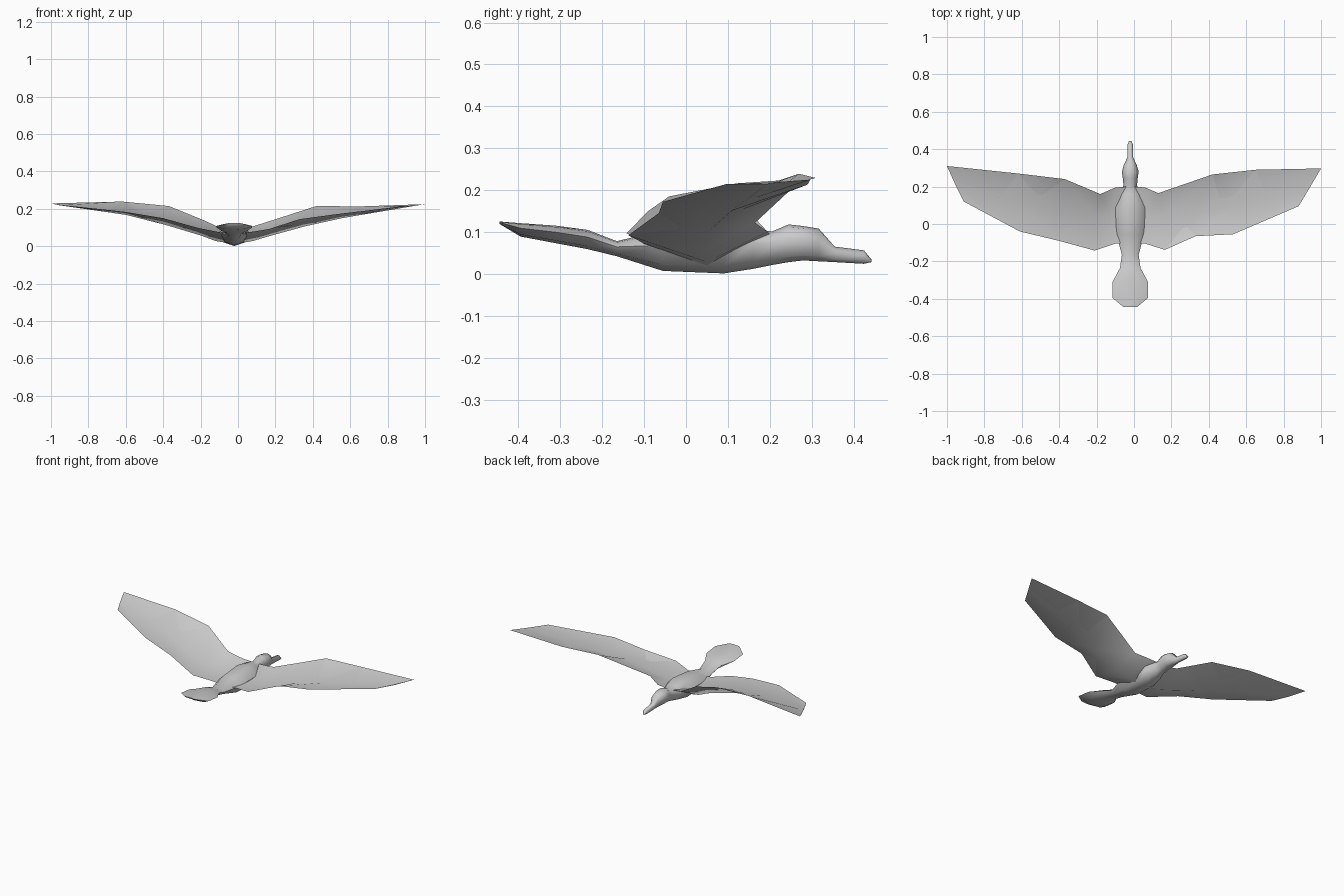
import bpy, bmesh, math
from mathutils import Vector

CX = -0.02  # body centre line

plumage = bpy.data.materials.new("grey_plumage")
plumage.diffuse_color = (0.6, 0.6, 0.6, 1)


def loft(name, rings, angle):
    """Skin closed rings of equal length and cap both ends."""
    bm = bmesh.new()
    loops = [[bm.verts.new(p) for p in ring] for ring in rings]
    n = len(loops[0])
    for a, b in zip(loops, loops[1:]):
        for i in range(n):
            j = (i + 1) % n
            bm.faces.new((a[i], a[j], b[j], b[i]))
    bm.faces.new(loops[0])
    bm.faces.new(loops[-1])
    bmesh.ops.remove_doubles(bm, verts=bm.verts, dist=0.0005)
    bmesh.ops.recalc_face_normals(bm, faces=bm.faces)
    mesh = bpy.data.meshes.new(name)
    bm.to_mesh(mesh)
    bm.free()
    mesh.materials.append(plumage)
    obj = bpy.data.objects.new(name, mesh)
    bpy.context.collection.objects.link(obj)
    bpy.ops.object.select_all(action='DESELECT')
    obj.select_set(True)
    bpy.context.view_layer.objects.active = obj
    bpy.ops.object.shade_smooth_by_angle(angle=math.radians(angle))
    return obj


# Body from tail to beak: y, bottom z, top z, half width
stations = [
    (-0.445, 0.119, 0.125, 0.035),
    (-0.395, 0.089, 0.121, 0.095),
    (-0.31, 0.073, 0.115, 0.095),
    (-0.235, 0.059, 0.105, 0.055),
    (-0.165, 0.042, 0.078, 0.045),
    (-0.055, 0.007, 0.105, 0.074),
    (0.09, 0.001, 0.118, 0.08),
    (0.16, 0.012, 0.108, 0.06),
    (0.205, 0.021, 0.101, 0.036),
    (0.245, 0.028, 0.118, 0.04),
    (0.28, 0.032, 0.114, 0.045),
    (0.317, 0.030, 0.108, 0.034),
    (0.355, 0.028, 0.065, 0.016),
    (0.425, 0.024, 0.056, 0.014),
    (0.443, 0.028, 0.034, 0.007),
]
rings = []
for y, lo, hi, w in stations:
    mid, h = (lo + hi) / 2, (hi - lo) / 2
    # eight-sided section, flat on the back and belly
    shape = [(1, 0.25), (0.6, 0.85), (0, 1), (-0.6, 0.85),
             (-1, 0.25), (-0.65, -0.7), (0, -1), (0.65, -0.7)]
    rings.append([(CX + w * sx, y, mid + h * sz) for sx, sz in shape])
loft("body", rings, 60)

# Wings from root to tip: leading edge, low middle, trailing edge, thickness
right = [
    ((0.00, 0.20, 0.095), (0.00, 0.05, 0.015), (0.00, -0.10, 0.07), 0.05),
    ((0.06, 0.195, 0.10), (0.08, 0.05, 0.028), (0.06, -0.105, 0.075), 0.04),
    ((0.13, 0.165, 0.122), (0.16, 0.04, 0.052), (0.165, -0.138, 0.092), 0.026),
    ((0.42, 0.265, 0.215), (0.36, 0.06, 0.107), (0.33, -0.065, 0.145), 0.018),
    ((0.65, 0.29, 0.213), (0.56, 0.11, 0.151), (0.53, -0.055, 0.172), 0.012),
    ((1.0, 0.297, 0.225), (0.94, 0.195, 0.215), (0.88, 0.095, 0.214), 0.003),
]
left = [
    ((-0.04, 0.20, 0.095), (-0.04, 0.05, 0.015), (-0.04, -0.10, 0.07), 0.05),
    ((-0.10, 0.195, 0.10), (-0.12, 0.05, 0.028), (-0.10, -0.105, 0.075), 0.04),
    ((-0.18, 0.16, 0.138), (-0.20, 0.04, 0.058), (-0.21, -0.142, 0.097), 0.026),
    ((-0.37, 0.24, 0.215), (-0.39, 0.06, 0.115), (-0.40, -0.09, 0.150), 0.018),
    ((-0.62, 0.27, 0.239), (-0.60, 0.11, 0.168), (-0.61, -0.04, 0.185), 0.012),
    ((-1.0, 0.31, 0.229), (-0.955, 0.21, 0.219), (-0.91, 0.12, 0.216), 0.003),
]
for name, wing in (("right_wing", right), ("left_wing", left)):
    rings = []
    for lead, low, trail, t in wing:
        a, m, b = Vector(lead), Vector(low), Vector(trail)
        rings.append([a, m, b, m + Vector((0, 0, t))])
    loft(name, rings, 60)
